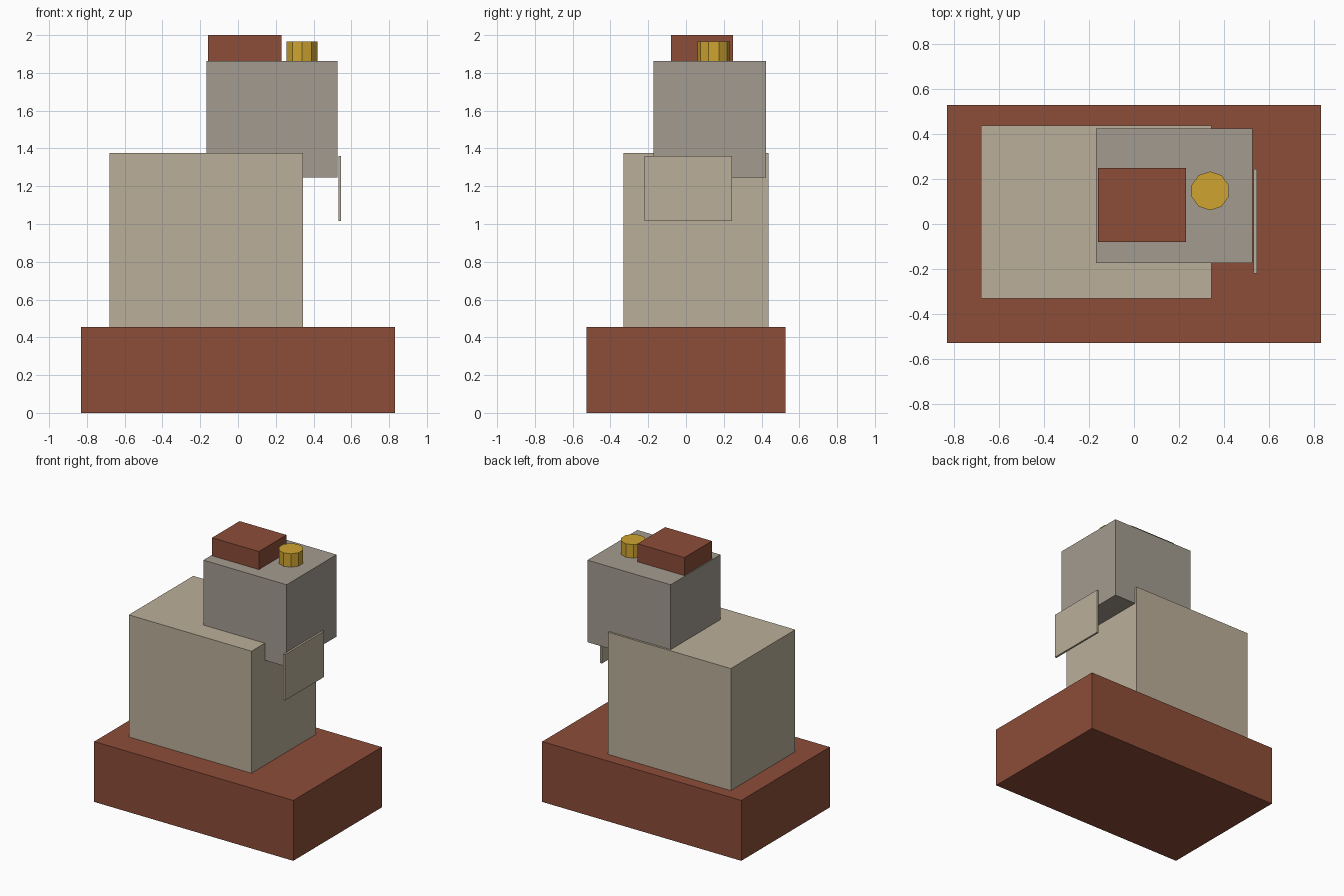
import bpy, bmesh
from math import sin, cos, tau

if "Cube" in bpy.data.objects:
    bpy.data.objects.remove(bpy.data.objects["Cube"])


def paint(name, rgb):
    m = bpy.data.materials.new(name)
    m.diffuse_color = (*rgb, 1)
    m.use_nodes = True
    m.node_tree.nodes["Principled BSDF"].inputs["Base Color"].default_value = m.diffuse_color
    return m


RED = paint("brick_red", (0.265, 0.075, 0.040))
BEIGE = paint("sand", (0.50, 0.43, 0.32))
GREY = paint("warm_grey", (0.37, 0.33, 0.28))
GOLD = paint("gold", (0.62, 0.37, 0.03))


def prism(name, outline, z, mat):
    # Flat-faced solid: outline extruded between two heights
    bm = bmesh.new()
    face = bm.faces.new([bm.verts.new((x, y, z[0])) for x, y in outline])
    ext = bmesh.ops.extrude_face_region(bm, geom=[face], use_keep_orig=True)
    top = [v for v in ext["geom"] if isinstance(v, bmesh.types.BMVert)]
    bmesh.ops.translate(bm, verts=top, vec=(0, 0, z[1] - z[0]))
    bmesh.ops.recalc_face_normals(bm, faces=bm.faces)
    me = bpy.data.meshes.new(name)
    bm.to_mesh(me)
    bm.free()
    me.materials.append(mat)
    ob = bpy.data.objects.new(name, me)
    bpy.context.collection.objects.link(ob)


def box(name, x, y, z, mat):
    prism(name, [(x[0], y[0]), (x[1], y[0]), (x[1], y[1]), (x[0], y[1])], z, mat)


# Stacked blocks
box("base", (-0.83, 0.83), (-0.527, 0.527), (0, 0.455), RED)
box("body", (-0.68, 0.344), (-0.33, 0.438), (0.455, 1.375), BEIGE)
box("upper_block", (-0.168, 0.526), (-0.172, 0.423), (1.246, 1.864), GREY)
box("top_block", (-0.16, 0.23), (-0.08, 0.248), (1.864, 2.0), RED)

# Thin plate hanging just off the upper block
box("side_plate", (0.531, 0.546), (-0.22, 0.244), (1.015, 1.36), BEIGE)

# Ten-sided knob with a corner facing front
knob = [(0.338 + 0.086 * sin(tau * i / 10), 0.147 + 0.086 * cos(tau * i / 10))
        for i in range(10)]
prism("knob", knob, (1.864, 1.965), GOLD)
